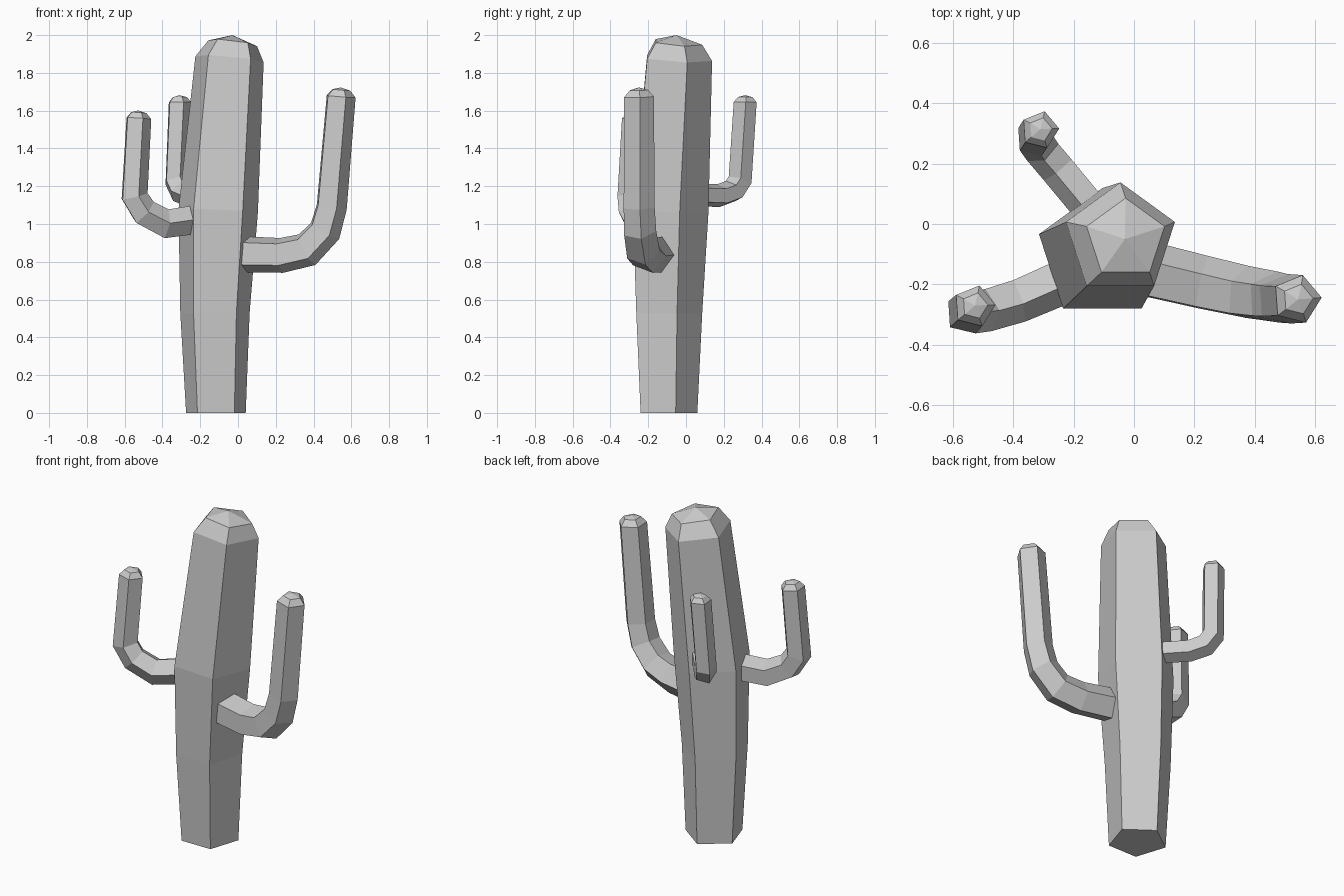
import bpy
import bmesh
from math import sin, cos, radians, atan2, tau
from mathutils import Vector

cube = bpy.data.objects.get("Cube")
if cube:
    bpy.data.objects.remove(cube, do_unlink=True)

# One plain grey skin
skin = bpy.data.materials.new("plain_grey")
skin.use_nodes = True
grey = (0.6, 0.6, 0.6, 1)
skin.diffuse_color = grey
skin.node_tree.nodes["Principled BSDF"].inputs["Base Color"].default_value = grey

SIDES = 5


def loft(name, rings, tip):
    """Skin a stack of pentagon rings, closed below and pointed on top."""
    bm = bmesh.new()
    loops = [[bm.verts.new(p) for p in ring] for ring in rings]
    apex = bm.verts.new(tip)
    bm.faces.new(loops[0][::-1])
    for i in range(SIDES):
        j = (i + 1) % SIDES
        for low, high in zip(loops, loops[1:]):
            bm.faces.new((low[i], low[j], high[j], high[i]))
        bm.faces.new((loops[-1][i], loops[-1][j], apex))
    bmesh.ops.recalc_face_normals(bm, faces=bm.faces)
    mesh = bpy.data.meshes.new(name)
    bm.to_mesh(mesh)
    bm.free()
    mesh.materials.append(skin)
    obj = bpy.data.objects.new(name, mesh)
    bpy.context.collection.objects.link(obj)


def trunk_ring(x, y, z, r, tilt):
    """Pentagon with a flat front; tilt lowers the side it leans towards."""
    ring = []
    for i in range(SIDES):
        a = radians(90) + tau * i / SIDES
        dx, dy = r * cos(a), r * sin(a)
        ring.append((x + dx, y + dy, z - tilt * (dx + 0.7 * dy)))
    return ring


def arm(name, path, r_start, r_end):
    """Sweep a pentagon along an elbow path and round off its tip."""
    pts = [Vector(p) for p in path]
    out = pts[-2] - pts[0]
    heading = atan2(out.y, out.x)
    side = Vector((-sin(heading), cos(heading), 0))
    steps = [(b - a).normalized() for a, b in zip(pts, pts[1:])]
    rings = []

    def add_ring(centre, tangent, r, stretch=1):
        normal = side.cross(tangent).normalized()
        ring = []
        for i in range(SIDES):
            a = radians(4) - heading + tau * i / SIDES
            ring.append(centre + r * (normal * cos(a) * stretch + side * sin(a)))
        rings.append(ring)

    for k, p in enumerate(pts):
        before, after = steps[max(k - 1, 0)], steps[min(k, len(steps) - 1)]
        tangent = (before + after).normalized()
        r = r_start + (r_end - r_start) * k / (len(pts) - 1)
        add_ring(p, tangent, r, 1 / tangent.dot(after))
    up = steps[-1]
    add_ring(pts[-1] + up * r_end * 0.42, up, r_end * 0.62)
    loft(name, rings, pts[-1] + up * r_end * 0.58)


# Trunk: swells to the middle, then leans and tapers
loft("trunk", [
    trunk_ring(-0.117, -0.106, 0, 0.166, 0),
    trunk_ring(-0.122, -0.107, 0.53, 0.193, 0),
    trunk_ring(-0.105, -0.102, 1.07, 0.221, 0.04),
    trunk_ring(-0.045, -0.052, 1.875, 0.190, 0.09),
    trunk_ring(-0.028, -0.050, 1.96, 0.136, 0.12),
], (-0.03, -0.05, 2.0))

# Arms: out from the trunk, round an elbow, then up
arm("left_arm", [(0.035, -0.155, 0.84), (0.225, -0.2, 0.835),
                 (0.36, -0.23, 0.865), (0.455, -0.245, 0.965),
                 (0.49, -0.25, 1.09), (0.54, -0.25, 1.675)], 0.1, 0.083)
arm("right_arm", [(-0.245, -0.19, 1.02), (-0.385, -0.25, 1.0),
                  (-0.5, -0.285, 1.06), (-0.553, -0.295, 1.145),
                  (-0.53, -0.273, 1.56)], 0.08, 0.071)
arm("back_arm", [(-0.13, 0.04, 1.155), (-0.25, 0.185, 1.15),
                 (-0.305, 0.25, 1.175), (-0.33, 0.285, 1.23),
                 (-0.312, 0.312, 1.645)], 0.063, 0.064)
